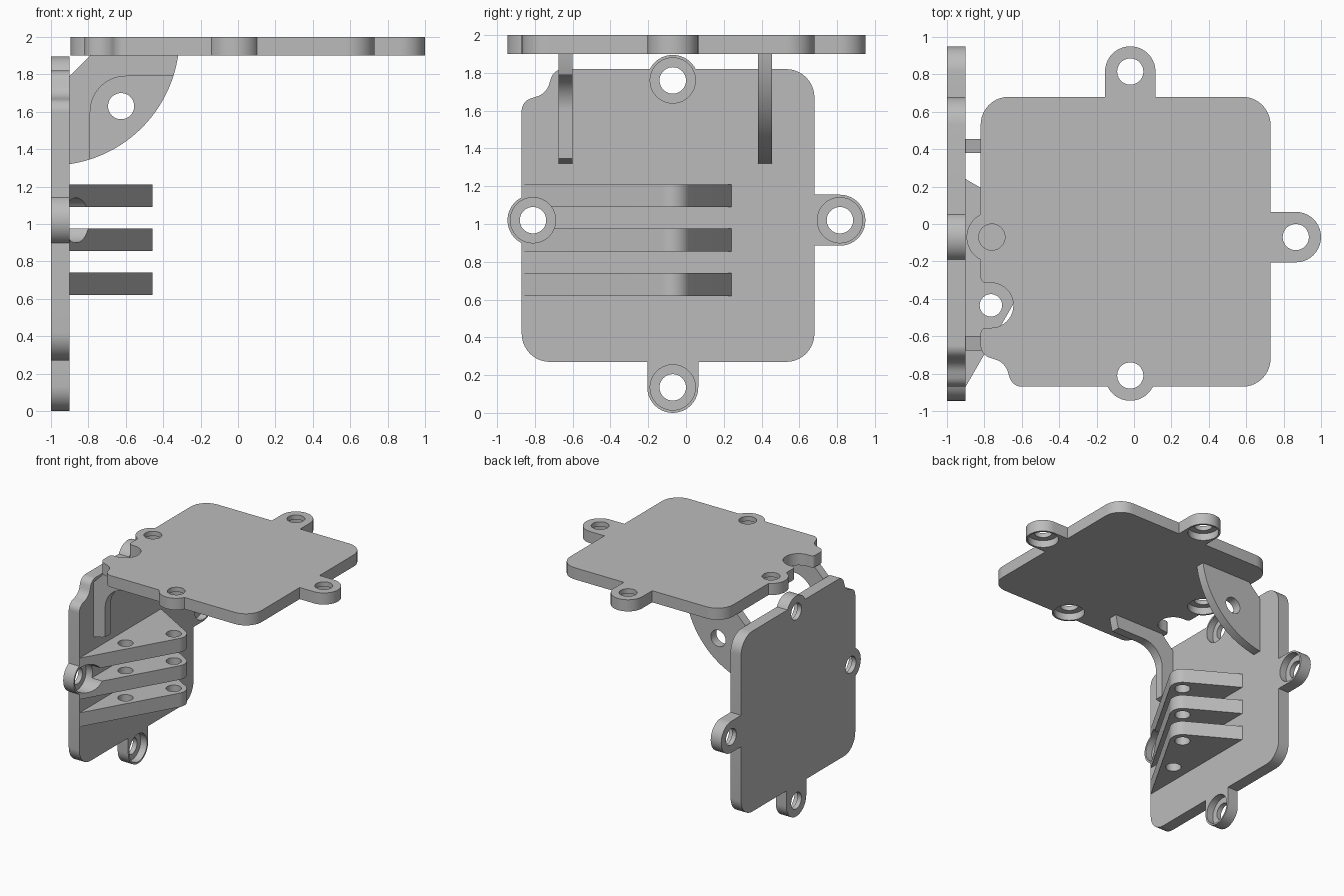
import bpy, bmesh, math
from mathutils import Vector

cube = bpy.data.objects.get("Cube")
if cube:
    bpy.data.objects.remove(cube, do_unlink=True)

grey = bpy.data.materials.new("grey")
grey.use_nodes = True
grey.diffuse_color = (0.5, 0.5, 0.5, 1)
grey.node_tree.nodes["Principled BSDF"].inputs["Base Color"].default_value = (0.5, 0.5, 0.5, 1)


# Placements of a profile (u, v) with depth w
def flat(u, v, w):
    return (u, v, w)

def upright(u, v, w):
    return (1 - w, v, 1 - u)

def sideways(u, v, w):
    return (u, w, v)


def arc(u, v, r, start, end, steps=20):
    angles = [math.radians(start + (end - start) * i / steps) for i in range(steps + 1)]
    return [(u + r * math.cos(a), v + r * math.sin(a)) for a in angles]


def rounded(corners, steps=10):
    """Turn corners (u, v[, radius]) into an outline with filleted corners."""
    out = []
    for i, corner in enumerate(corners):
        p = Vector(corner[:2])
        if len(corner) < 3:
            out.append(p)
            continue
        a = (Vector(corners[i - 1][:2]) - p).normalized()
        b = (Vector(corners[(i + 1) % len(corners)][:2]) - p).normalized()
        r, half = corner[2], a.angle(b) / 2
        centre = p + (a + b).normalized() * r / math.sin(half)
        reach = r / math.tan(half)
        first, last = p + a * reach - centre, p + b * reach - centre
        turn = first.angle(last)
        for k in range(steps + 1):
            t = k / steps
            out.append(centre + (first * math.sin((1 - t) * turn)
                                 + last * math.sin(t * turn)) / math.sin(turn))
    return out


def prism(name, outline, low, high, place):
    bm = bmesh.new()
    rings = [[bm.verts.new(place(u, v, w)) for u, v in outline] for w in (low, high)]
    bm.faces.new(rings[0])
    bm.faces.new(rings[1])
    n = len(outline)
    for i in range(n):
        j = (i + 1) % n
        bm.faces.new((rings[0][i], rings[0][j], rings[1][j], rings[1][i]))
    bmesh.ops.recalc_face_normals(bm, faces=bm.faces)
    mesh = bpy.data.meshes.new(name)
    bm.to_mesh(mesh)
    bm.free()
    obj = bpy.data.objects.new(name, mesh)
    bpy.context.collection.objects.link(obj)
    mesh.materials.append(grey)
    return obj


def drill(obj, centre, radius, low, high, place):
    """Cut a round hole and discard the cutter."""
    tool = prism("drill", arc(*centre, radius, 0, 360, 40)[:-1], low, high, place)
    tool.hide_render = True
    mod = obj.modifiers.new("hole", "BOOLEAN")
    mod.operation, mod.solver, mod.object = "DIFFERENCE", "EXACT", tool
    bpy.context.view_layer.objects.active = obj
    bpy.ops.object.modifier_apply(modifier=mod.name)
    bpy.data.objects.remove(tool, do_unlink=True)


parts = []

# Two matching plates with four screw tabs and one scooped corner
TAB, BORE, HOLE = 0.135, 0.12, 0.07
left, right, front, back = -0.82, 0.73, -0.87, 0.68
tabs = [(-0.02, 0.815), (0.865, -0.07), (-0.02, -0.81), (-0.76, -0.07)]
slot = [(left, -0.315, 0.03), (-0.645, -0.315, 0.119),
        (-0.645, -0.555, 0.119), (left, -0.555, 0.03)]


def plate(name, place, notch):
    corners = [(left, back, 0.15)]
    corners += arc(*tabs[3], TAB, 116.4, 243.6) + notch
    corners += [(left, front + 0.17, 0.07), (left + 0.13, front + 0.13, 0.1),
                (left + 0.17, front, 0.07)]
    corners += arc(*tabs[2], TAB, 206.4, 333.6)
    corners += [(right, front, 0.15), (right, tabs[1][1] - TAB)]
    corners += arc(*tabs[1], TAB, -90, 90)
    corners += [(right, tabs[1][1] + TAB), (right, back, 0.15), (tabs[0][0] + TAB, back)]
    corners += arc(*tabs[0], TAB, 0, 180)
    corners += [(tabs[0][0] - TAB, back)]
    obj = prism(name, rounded(corners), 1.9, 2.0, place)
    for tab in tabs:
        drill(obj, tab, HOLE, 1.8, 2.1, place)
        drill(obj, tab, BORE, 1.8, 1.96, place)
    parts.append(obj)


plate("top_plate", flat, slot)
plate("wall_plate", upright, [])

# Corner braces: a full web at the back, an open band at the front
R = 0.687
chamfer = [(-0.79, 1.9), (-0.9, 1.79)]
web = prism("back_brace", arc(-1, 2, R, -81.6, -8.4, 40) + chamfer, 0.38, 0.455, sideways)
drill(web, (-0.625, 1.63), HOLE, 0.3, 0.5, sideways)
band = (arc(-1, 2, R, -81.6, -72.2, 6) + [(-0.79, 1.79, 0.19)]
        + arc(-1, 2, R, -17.8, -8.4, 6) + chamfer)
parts += [web, prism("front_brace", rounded(band, 20), -0.675, -0.6, sideways)]

# Three triangular fins with pin holes, the upper two cleared around the side screw
fin_shape = rounded([(-0.9, -0.87), (-0.42, -0.038, 0.1), (-0.9, 0.24)], 16)
for i, low in enumerate((0.62, 0.855, 1.09)):
    fin = prism(f"fin_{i + 1}", fin_shape, low, low + 0.12, flat)
    for pin in ((-0.765, -0.435), (-0.557, -0.077)):
        drill(fin, pin, 0.06, low - 0.1, low + 0.3, flat)
    if i:
        drill(fin, tabs[2], BORE, 1.2, 2.0, upright)
    parts.append(fin)

# Smooth curved walls, keep edges sharp
bpy.ops.object.select_all(action="DESELECT")
for obj in parts:
    obj.select_set(True)
bpy.context.view_layer.objects.active = parts[0]
bpy.ops.object.shade_smooth_by_angle(angle=math.radians(30))
